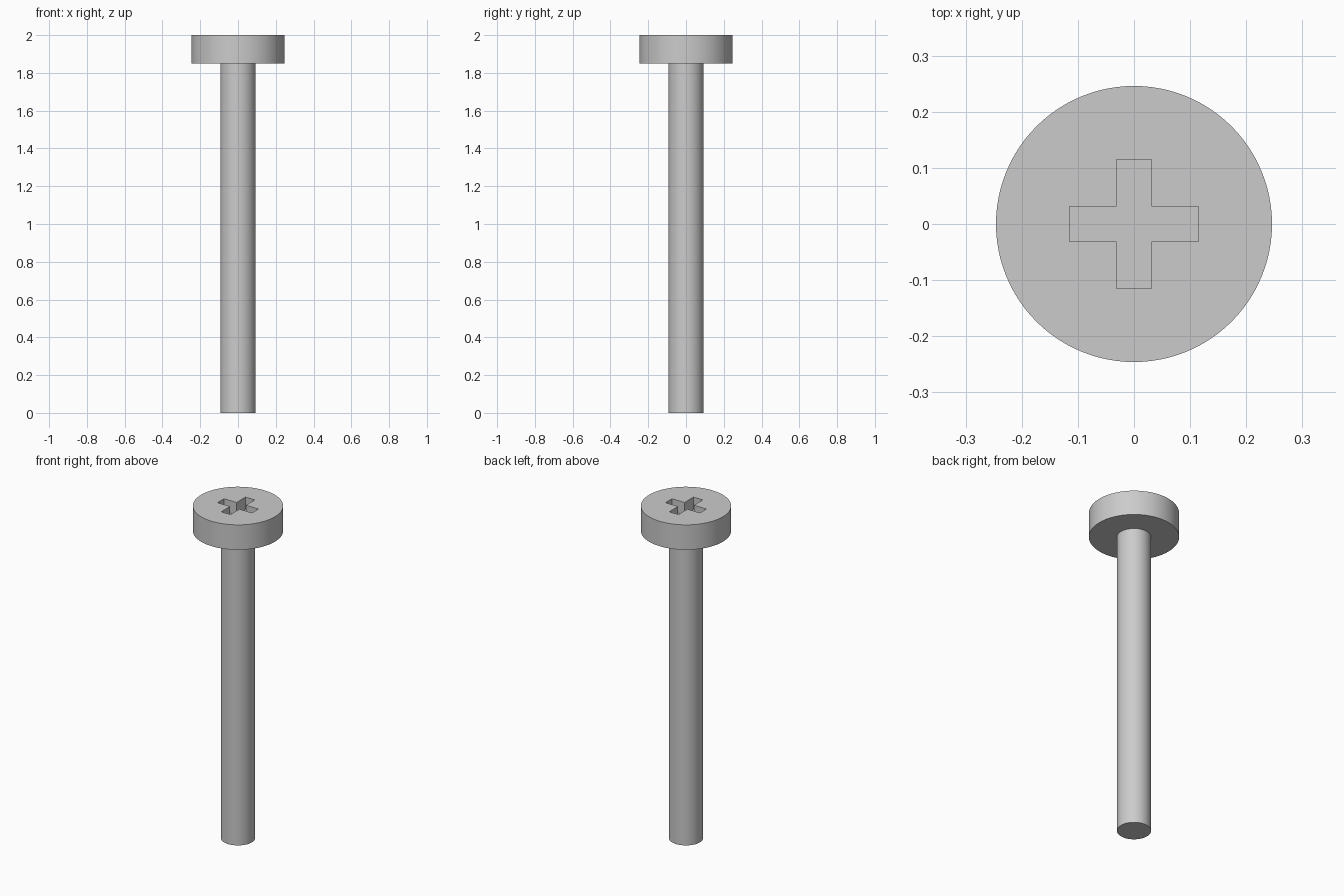
import bpy
import bmesh
import math

HEAD_RADIUS, HEAD_BASE, TOP = 0.246, 1.85, 2.0
SHANK_RADIUS = 0.093
SLOT_REACH, SLOT_HALF, SLOT_DEPTH = 0.115, 0.031, 0.075
SEGMENTS = 96

cube = bpy.data.objects.get("Cube")
if cube:
    bpy.data.objects.remove(cube, do_unlink=True)

steel = bpy.data.materials.new("grey steel")
steel.use_nodes = True
grey = (0.6, 0.6, 0.6, 1)
steel.diffuse_color = grey
steel.node_tree.nodes["Principled BSDF"].inputs["Base Color"].default_value = grey


def ring(bm, radius, z):
    """Circle of vertices at one height."""
    angles = [math.tau * i / SEGMENTS for i in range(SEGMENTS)]
    return [bm.verts.new((radius * math.cos(a), radius * math.sin(a), z)) for a in angles]


def make_object(name, bm):
    bmesh.ops.recalc_face_normals(bm, faces=bm.faces)
    mesh = bpy.data.meshes.new(name)
    bm.to_mesh(mesh)
    bm.free()
    mesh.materials.append(steel)
    obj = bpy.data.objects.new(name, mesh)
    bpy.context.collection.objects.link(obj)
    return obj


# Screw body: shank and flat head as one turned profile
bm = bmesh.new()
profile = [(SHANK_RADIUS, 0), (SHANK_RADIUS, HEAD_BASE),
           (HEAD_RADIUS, HEAD_BASE), (HEAD_RADIUS, TOP)]
rings = [ring(bm, r, z) for r, z in profile]
for low, high in zip(rings, rings[1:]):
    for i in range(SEGMENTS):
        j = (i + 1) % SEGMENTS
        bm.faces.new((low[i], low[j], high[j], high[i]))
bm.faces.new(rings[0])
bm.faces.new(rings[-1])
screw = make_object("screw", bm)

# Cross-shaped cutter: one arm outline turned through four quarters
bm = bmesh.new()
arm = [(SLOT_HALF, -SLOT_HALF), (SLOT_REACH, -SLOT_HALF), (SLOT_REACH, SLOT_HALF)]
outline = []
for _ in range(4):
    outline += [bm.verts.new((x, y, TOP - SLOT_DEPTH)) for x, y in arm]
    arm = [(-y, x) for x, y in arm]
floor = bm.faces.new(outline)
sides = bmesh.ops.extrude_face_region(bm, geom=[floor])["geom"]
raised = [v for v in sides if isinstance(v, bmesh.types.BMVert)]
bmesh.ops.translate(bm, verts=raised, vec=(0, 0, SLOT_DEPTH * 2))
cutter = make_object("cross_cutter", bm)
cutter.hide_render = True
cutter.hide_set(True)

# Cross recess in the head
recess = screw.modifiers.new("cross recess", "BOOLEAN")
recess.operation = "DIFFERENCE"
recess.solver = "EXACT"
recess.object = cutter
bpy.context.view_layer.objects.active = screw
screw.select_set(True)
bpy.ops.object.modifier_apply(modifier=recess.name)
bpy.data.objects.remove(cutter, do_unlink=True)
bpy.ops.object.shade_smooth_by_angle(angle=math.radians(30))
